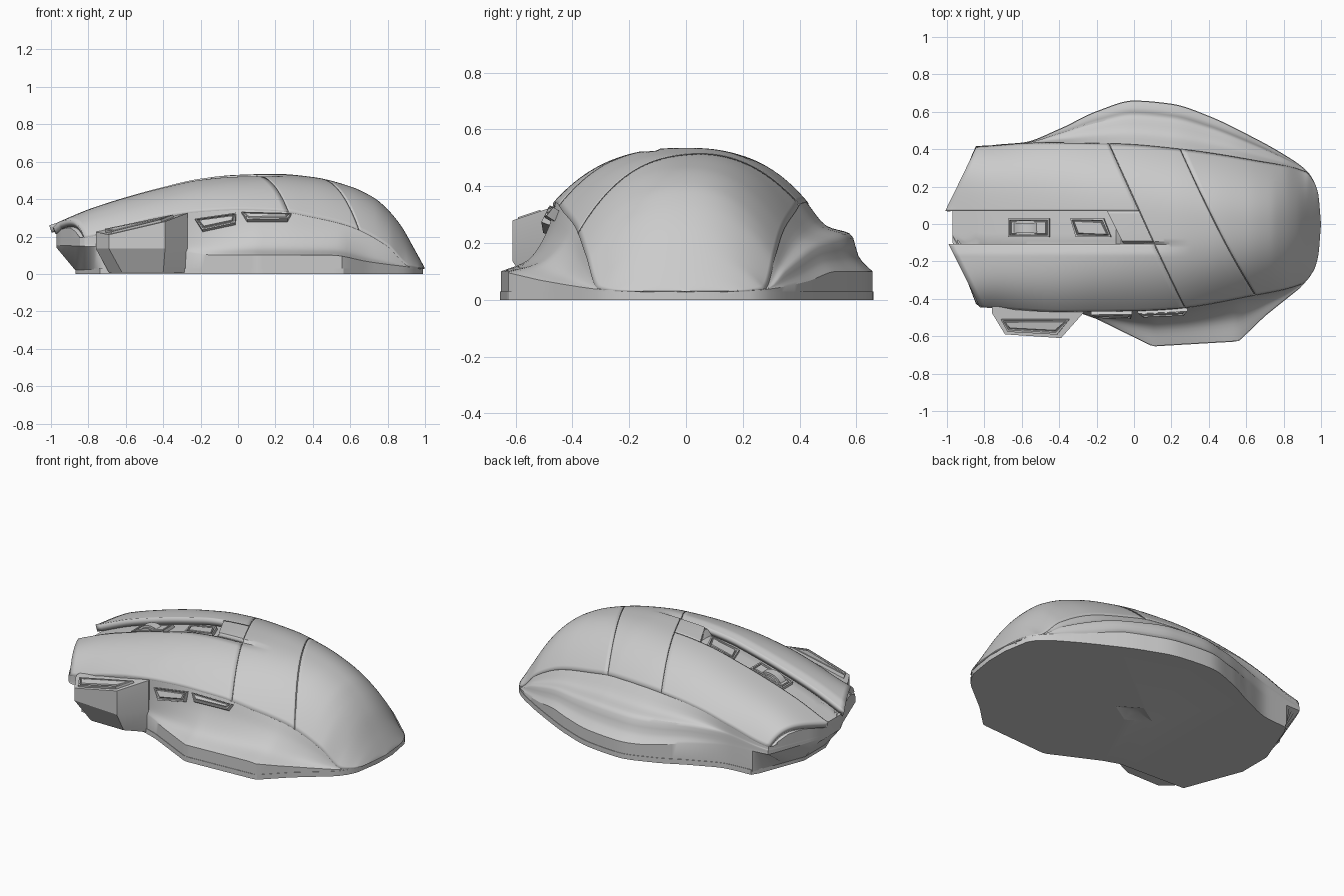
import bpy, bmesh, math
from mathutils import Vector

if "Cube" in bpy.data.objects:
    bpy.data.objects.remove(bpy.data.objects["Cube"])


def curve(pts, smooth=True):
    """Monotone cubic (or straight) interpolation through (x, value) points."""
    n = len(pts)
    d = [(pts[i + 1][1] - pts[i][1]) / (pts[i + 1][0] - pts[i][0]) for i in range(n - 1)]
    m = [d[0]] + [0 if a * b <= 0 else 2 * a * b / (a + b) for a, b in zip(d, d[1:])] + [d[-1]]

    def f(x):
        x = min(max(x, pts[0][0]), pts[-1][0])
        i = max(k for k in range(n - 1) if pts[k][0] <= x)
        h = pts[i + 1][0] - pts[i][0]
        t = (x - pts[i][0]) / h
        a, b = pts[i][1], pts[i + 1][1]
        if not smooth:
            return a + (b - a) * t
        return (a * (1 + 2 * t) * (1 - t) ** 2 + b * t * t * (3 - 2 * t)
                + h * t * (1 - t) * (m[i] * (1 - t) - m[i + 1] * t))
    return f


def finish(name, bm, recalc=True, angle=30):
    bmesh.ops.remove_doubles(bm, verts=bm.verts, dist=1e-5)
    if recalc:
        bmesh.ops.recalc_face_normals(bm, faces=bm.faces)
    me = bpy.data.meshes.new(name)
    bm.to_mesh(me)
    bm.free()
    ob = bpy.data.objects.new(name, me)
    bpy.context.collection.objects.link(ob)
    bpy.ops.object.select_all(action='DESELECT')
    ob.select_set(True)
    bpy.context.view_layer.objects.active = ob
    bpy.ops.object.shade_smooth_by_angle(angle=math.radians(angle))
    return ob


def loft(name, rings, angle=30):
    bm = bmesh.new()
    vs = [[bm.verts.new(p) for p in r] for r in rings]
    n = len(rings[0])
    for a, b in zip(vs, vs[1:]):
        for j in range(n):
            bm.faces.new((a[j], a[(j + 1) % n], b[(j + 1) % n], b[j]))
    bm.faces.new(vs[0])
    bm.faces.new(vs[-1][::-1])
    return finish(name, bm, angle=angle)


def key(name, corners, rise=0.012, rim=0.012):
    """Four-sided raised frame with a groove and a raised cap inside."""
    bm = bmesh.new()
    f = bm.faces.new([bm.verts.new(c) for c in corners])
    f.normal_update()
    nrm = f.normal.copy()
    low = [bm.verts.new(Vector(c) - nrm * 0.03) for c in corners]
    top = list(f.verts)
    for i in range(4):
        bm.faces.new((top[i - 1], low[i - 1], low[i], top[i]))
    for width, depth in ((0.001, rise), (rim, 0), (0.004, -rise), (0.004, 0), (0.006, rise)):
        bmesh.ops.inset_region(bm, faces=[f], thickness=width, depth=depth)
    return finish(name, bm)


# Guide curves along the length
top_z = curve([(-1, .26), (-.8, .345), (-.6, .41), (-.4, .465), (-.2, .51), (0, .53), (.2, .535),
               (.4, .518), (.6, .468), (.73, .405), (.8, .345), (.87, .26), (.945, .13), (1, .03)])
edge_z = curve([(-1, .18), (-.8, .2), (-.6, .26), (-.4, .31), (-.2, .335), (0, .345), (.2, .34),
                (.4, .305), (.6, .255), (.8, .15), (.92, .04), (1, .03)])
left_y = curve([(-1, -.44), (-.84, -.445), (-.4, -.47), (0, -.465), (.25, -.45), (.6, -.39),
                (.9, -.32), (.96, -.25), (.985, -.17), (1, 0)])
right_y = curve([(-1, .41), (-.84, .415), (-.5, .435), (-.1, .43), (.26, .4), (.65, .34), (.92, .28),
                 (.965, .22), (.985, .16), (1, 0)])
wing_y = curve([(-1, -.44), (-.84, -.445), (-.3, -.47), (-.2, -.505), (.1, -.652), (.56, -.625),
                (.7, -.49), (.9, -.33), (.96, -.25), (1, 0)], smooth=False)
grip_y = curve([(-1, .41), (-.6, .432), (-.4, .505), (-.2, .6), (0, .657), (.2, .64), (.4, .575),
                (.6, .48), (.8, .37), (.92, .285), (.965, .22), (1, 0)])
flange_z = curve([(-1, .155), (-.4, .13), (-.1, .1), (.5, .1), (.7, .065), (.93, .036), (1, .03)])
bottom_z = curve([(-.97, .14), (-.87, .02), (1, .02)], smooth=False)
crown = curve([(-1, 5), (-.3, 3.2), (.3, 2.5), (1, 2.2)])
wing_side = [curve([(0, 0), (.3, .17), (.65, .52), (1, 1)]), curve([(0, 1), (.3, .58), (.65, .16), (1, 0)])]
grip_side = [curve([(0, 0), (.3, .32), (.6, .68), (.8, .8), (1, 1)]),
             curve([(0, 1), (.3, .65), (.6, .53), (.8, .2), (1, 0)])]


def height(x, y):
    e = abs(left_y(x) if y < 0 else right_y(x))
    v = min(1, abs(y) / max(e, 1e-4))
    dip = 0
    if y < -.1:
        dip = .015 * min(1, max(0, (y + .16) / .05)) * min(1, max(0, (.3 - x) / .2))
    return edge_z(x) + (top_z(x) - edge_z(x)) * (1 - v ** crown(x)) - dip


def nose(x):
    """Half-width limit of the slanted front end."""
    return .1 + .34 * max(0, x + .97) / .13 if x < -.84 else 9


# Main body: sections swept along the length, undercut at the nose
rings = []
for i in range(79):
    x = -.97 + 1.95 * i / 78
    zb, fl = bottom_z(x), max(flange_z(x), bottom_z(x) + .006)
    cl = lambda y, lim: max(-lim, min(lim, y))
    yl, yr, bl, br = (cl(f(x), nose(x)) for f in (left_y, right_y, wing_y, grip_y))
    depth = .045 if x < -.09 else .012
    ez = max(edge_z(x), fl + .002)
    ring = []
    for k in range(25):
        y = yl * .98 + (yr - yl) * .98 * k / 24
        ring.append((x, y, max(height(x, y) - depth, zb + .008)))
    side = lambda s, y0, y1: [(x, y0 + (y1 - y0) * s[0](k / 14), fl + (ez - fl) * s[1](k / 14)) for k in range(15)]
    ring += side(grip_side, yr * .99, br) + [(x, cl(br, nose(x - .1)), zb), (x, cl(bl, nose(x - .1)), zb)]
    rings.append(ring + side(wing_side, yl * .99, bl)[::-1])
loft("main_body", rings)

# Base plate with a shallow sensor recess
xs = [-.87 + 1.86 * i / 70 for i in range(71)]
outline = [(x, max(wing_y(x), -nose(x - .1)) - .003) for x in xs]
outline += [(x, min(grip_y(x), nose(x - .1)) + .003) for x in xs[::-1]]
plate = loft("base_plate", [[(x, y, z) for x, y in outline] for z in (0, .03)])
cutter = loft("sensor_cutter", [[(x * s, y * s, z) for x, y in ((-.13, 0), (0, -.08), (.13, 0), (0, .08))]
                                for s, z in ((1.1, -.002), (.35, .018))])
cutter.hide_render = cutter.hide_viewport = True
cut = plate.modifiers.new("sensor_recess", 'BOOLEAN')
cut.object, cut.operation, cut.solver = cutter, 'DIFFERENCE', 'EXACT'


# Top shell panels, separated by thin seams
def panel(name, ya, yb, xa, xb, thick, ease=1, nu=36, nv=30):
    bm = bmesh.new()
    grid = []
    for i in range(nu + 1):
        t = 1 - (1 - i / nu) ** ease
        row = []
        for j in range(nv + 1):
            s = j / nv
            guess = ya(0) + (yb(0) - ya(0)) * s
            x = xa(guess) + (xb(guess) - xa(guess)) * t
            y = ya(x) + (yb(x) - ya(x)) * s
            row.append(bm.verts.new((x, y, height(x, y))))
        grid.append(row)
    for a, b in zip(grid, grid[1:]):
        for j in range(nv):
            bm.faces.new((a[j], b[j], b[j + 1], a[j + 1]))
    ob = finish(name, bm, recalc=False)
    mod = ob.modifiers.new("thickness", 'SOLIDIFY')
    mod.thickness, mod.offset = thick, -1


gap = .002
front = lambda y: -1 + .16 * (abs(y) - .09) / .34
seam_a = lambda y: -.13 + (.42 - y) * .39 / .86
seam_b = lambda y: .26 + (.4 - y) * .35 / .78
before = lambda f: lambda y: f(y) - gap
after = lambda f: lambda y: f(y) + gap
panel("left_click_button", left_y, lambda x: -.108, front, before(seam_a), .04)
panel("right_click_button", lambda x: .07, right_y, front, before(seam_a), .04)
panel("center_deck", lambda x: -.104, lambda x: .069, lambda y: -.11 - y * .5, before(seam_a), .04, nv=12)
panel("middle_shell", left_y, right_y, after(seam_a), before(seam_b), .02, nv=50)
panel("rear_shell", left_y, right_y, after(seam_b), lambda y: 1, .01, ease=2, nu=50, nv=50)

# Center strip: scroll wheel, its frame and the rear toggle
deck = lambda x, y, d: (x, y, height(x, y) - d)
for name, x0, x1, sl in (("wheel_frame", -.67, -.45, 0), ("toggle_button", -.34, -.13, .03)):
    key(name, [deck(x0 + sl, -.07, .04), deck(x1 + sl * .3, -.07, .04), deck(x1 - sl, .03, .04), deck(x0, .03, .04)], rise=.014)
bm = bmesh.new()
bmesh.ops.create_cone(bm, cap_ends=True, segments=48, radius1=.1, radius2=.1, depth=.075)
bmesh.ops.bevel(bm, geom=[e for e in bm.edges if abs(e.verts[0].co.z - e.verts[1].co.z) < 1e-4],
                offset=.012, segments=2, affect='EDGES')
wheel = finish("scroll_wheel", bm)
wheel.rotation_euler.x = math.pi / 2
wheel.location = (-.56, -.02, .315)

# Outer side block with its key, on the thumb side at the front
plan = [(-.76, -.44, .225), (-.76, -.475, .225), (-.69, -.59, .21), (-.39, -.61, .28), (-.27, -.475, .325), (-.27, -.44, .325)]
foot = [(x + (.07 if x < -.5 else -.01), max(y, -.53), .008) for x, y, z in plan]
loft("side_block", [foot, [(x, y, .135) for x, y, z in plan], plan], angle=20)
key("side_block_key", [(-.71, -.51, .232), (-.675, -.575, .216), (-.41, -.59, .281), (-.345, -.51, .308)], rise=.01)

# Two thumb keys on the side wall
key("front_thumb_key", [(-.19, -.494, .232), (-.015, -.5, .27), (-.01, -.474, .325), (-.23, -.476, .293)], rise=.01, rim=.009)
key("rear_thumb_key", [(.05, -.495, .288), (.265, -.486, .292), (.285, -.462, .323), (.02, -.474, .33)], rise=.006, rim=.006)
